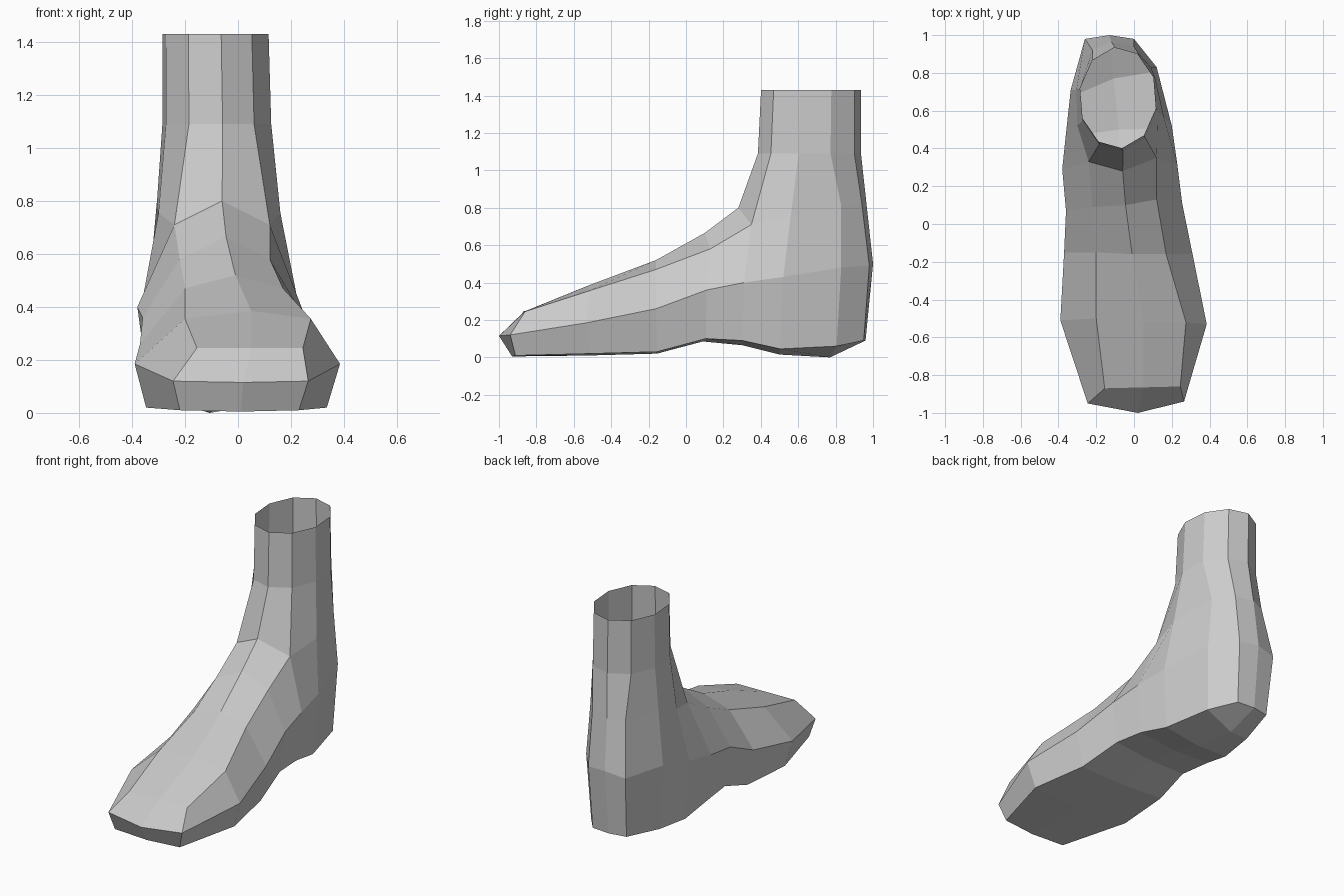
import bpy, bmesh
from math import sin, cos, radians

cube = bpy.data.objects.get("Cube")
if cube:
    bpy.data.objects.remove(cube, do_unlink=True)

clay = bpy.data.materials.new("grey_clay")
clay.use_nodes = True
clay.diffuse_color = (0.6, 0.6, 0.6, 1)
clay.node_tree.nodes["Principled BSDF"].inputs["Base Color"].default_value = (0.6, 0.6, 0.6, 1)

# Cross-sections from toe to ankle: right y, left y, lean of the upper edge,
# sole edge z, sole middle z, widest edge (right x, left x, z), upper edge (same)
SECTIONS = [
    (-.95, -.94, .08, .01, .005, (-.245, .265, .12), (-.155, .245, .245)),   # toes
    (-.51, -.53, .01, .02, .01, (-.39, .385, .185), (-.2, .275, .355)),      # ball
    (-.15, -.16, 0, .03, .02, (-.37, .31, .26), (-.2, .17, .47)),            # arch
    (.07, .11, .02, .10, .085, (-.36, .255, .36), (-.22, .12, .58)),         # instep
    (.29, .31, .04, .09, .065, (-.38, .23, .4), (-.24, .12, .71)),           # ankle front
    (.48, .52, .04, .045, .015, (-.36, .2, .43), (-.3, .16, .755)),          # ankle side
    (.71, .83, 0, .06, 0, (-.335, .12, .48), (-.305, .09, .81)),             # ankle back
]
HEEL = [[(-.01, .95, .09), (-.13, .96, .09), (-.24, .94, .09)],
        [(0, .98, .49), (-.13, 1, .5), (-.26, .98, .48)],
        [(0, .94, .82), (-.12, .965, .82), (-.22, .92, .82)]]
TOE_TIP = [(.01, -.93, .005), (.02, -1, .115), (.05, -.865, .245)]
INSTEP_RIDGE = [(.05, -.52, .385), (-.01, -.16, .52), (-.045, .1, .665), (-.06, .28, .8)]
# Leg rings: centre x, centre y, radius x, radius y, z
LEG = [(-.08, .66, .21, .277, 1.09), (-.085, .668, .205, .268, 1.43)]

bm = bmesh.new()


def verts(points):
    return [bm.verts.new(p) for p in points]


def bridge(a, b, closed=False):
    """Join two equally long rows of vertices with quads."""
    for i in range(len(a) if closed else len(a) - 1):
        j = (i + 1) % len(a)
        bm.faces.new((a[i], a[j], b[j], b[i]))


def side_point(section, side, layer):
    """Point of a section on the sole (0), widest (1) or upper (2) edge."""
    y, lean, sole_z = section[side], section[2], section[3]
    wide, upper = section[5], section[6]
    if layer == 0:
        return (wide[side] + .03) * .88 - .03, y * .97, sole_z
    if layer == 1:
        return wide[side], y, wide[2]
    return upper[side], y + lean, upper[2]


# Outline loops of the foot: left side, heel, right side, toe tip
loops = []
for layer in range(3):
    left = [side_point(s, 1, layer) for s in SECTIONS]
    right = [side_point(s, 0, layer) for s in reversed(SECTIONS)]
    loops.append(verts(left + HEEL[layer] + right + [TOE_TIP[layer]]))
sole, widest, upper = loops
bridge(sole, widest, True)
bridge(widest, upper, True)

n = len(SECTIONS)
heel_mid = n + 1


def right_side(loop):
    return loop[n + 3:2 * n + 3][::-1]


# Sole with a middle line
middle = [sole[-1]]
for s in SECTIONS[1:]:
    wide = s[5]
    middle += verts([((wide[0] + wide[1]) / 2, (s[0] + s[1]) / 2, s[4])])
middle.append(sole[heel_mid])
bridge(sole[:n + 1], middle)
bridge(middle, right_side(sole) + [sole[heel_mid + 1]])

# Top of the foot on either side of the ridge
ridge = [upper[-1]] + verts(INSTEP_RIDGE)
bridge(upper[:len(ridge)], ridge)
bridge(ridge, right_side(upper)[:len(ridge)])

# Open leg tube
ring = [ridge[-1]] + upper[4:2 * n - 1]
step = 360 / len(ring)
for cx, cy, rx, ry, z in LEG:
    angles = [radians(-84 + step * i) for i in range(len(ring))]
    above = verts([(cx + rx * cos(a), cy + ry * sin(a), z) for a in angles])
    bridge(ring, above, True)
    ring = above

bmesh.ops.recalc_face_normals(bm, faces=bm.faces)
mesh = bpy.data.meshes.new("foot")
bm.to_mesh(mesh)
bm.free()
mesh.materials.append(clay)
foot = bpy.data.objects.new("foot", mesh)
bpy.context.collection.objects.link(foot)
